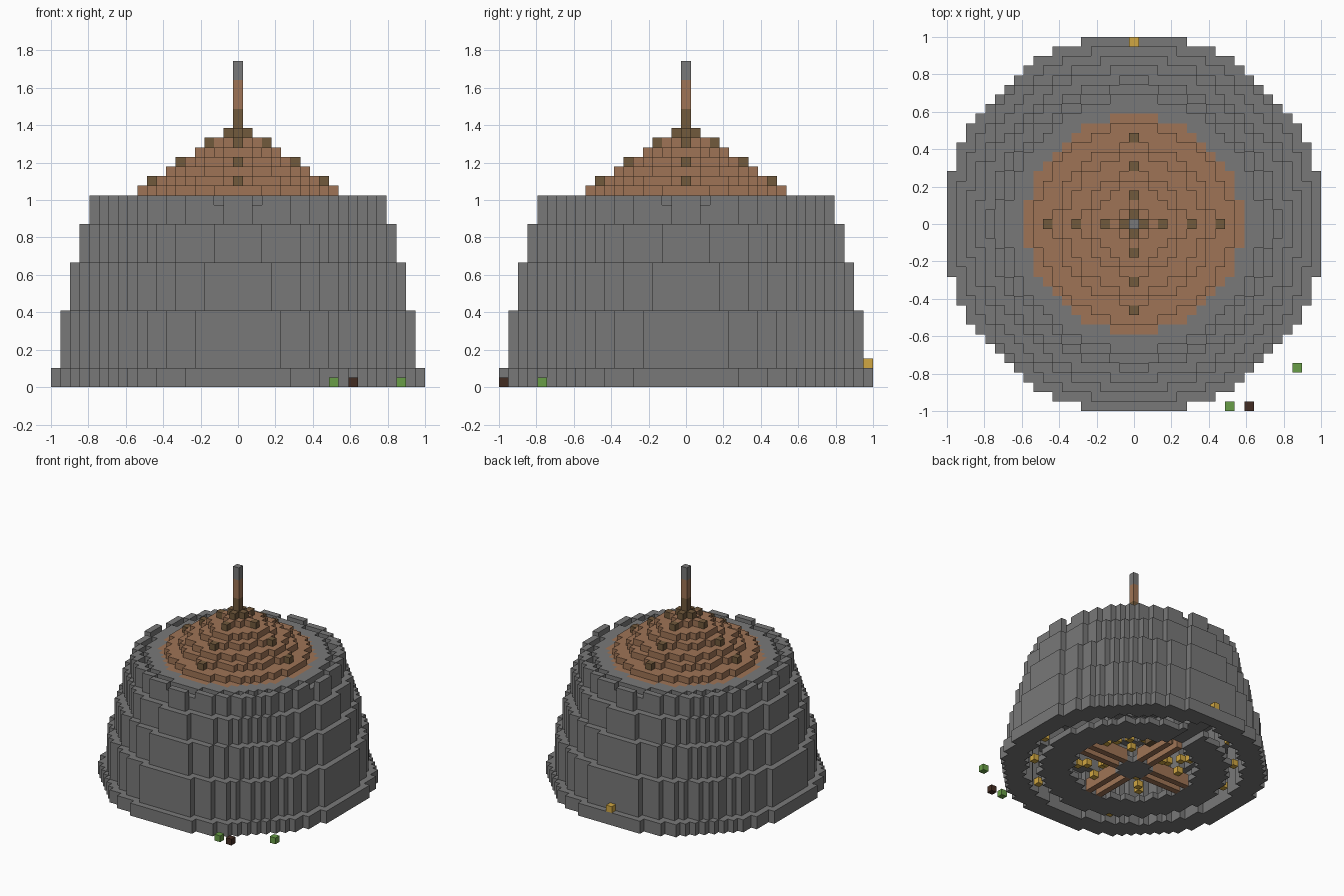
import bpy, bmesh, math
from mathutils import Vector

cube = bpy.data.objects.get("Cube")
if cube:
    bpy.data.objects.remove(cube, do_unlink=True)

UNIT = 2 / 39          # edge of one block
taken = {}             # block position -> part name
parts = {}             # part name -> material


def material(name, rgb):
    m = bpy.data.materials.new(name)
    m.use_nodes = True
    m.diffuse_color = (*rgb, 1)
    bsdf = m.node_tree.nodes["Principled BSDF"]
    bsdf.inputs["Base Color"].default_value = (*rgb, 1)
    bsdf.inputs["Roughness"].default_value = 0.9
    return m


stone = material("stone grey", (0.19, 0.19, 0.19))
clay = material("clay brown", (0.345, 0.175, 0.092))
timber = material("dark timber", (0.165, 0.1, 0.045))
glow = material("lantern yellow", (0.64, 0.39, 0.055))
leaf = material("leaf green", (0.14, 0.34, 0.063))
bark = material("bark brown", (0.055, 0.025, 0.016))


def place(part, mat, cells):
    """Fill blocks; later parts replace earlier ones."""
    parts[part] = mat
    for c in cells:
        taken[c] = part


def ring(outer, inner, layers):
    """Blocks of a round layer between two radii."""
    n = int(outer)
    return [(x, y, k) for x in range(-n, n + 1) for y in range(-n, n + 1)
            if inner <= math.hypot(x, y) <= outer for k in layers]


def four(r, k):
    return [(r, 0, k), (-r, 0, k), (0, r, k), (0, -r, k)]


def circle_spots(r, count, k):
    return [(round(r * math.cos(a)), round(r * math.sin(a)), k)
            for a in (math.tau * (i + 0.5) / count for i in range(count))]


# Stepped round wall
place("foundation", stone, ring(19.75, 16.3, range(2)))
tiers = [(18.5, 2, 8), (17.3, 8, 13), (16.2, 13, 17), (15.1, 17, 19)]
for i, (radius, low, high) in enumerate(tiers):
    place(f"wall_tier_{i + 1}", stone, ring(radius, radius - 2.2, range(low, high)))
place("wall_rim", stone, ring(15.1, 14.2, [19]))

# Roof deck with a shallow gutter inside the rim, and stepped cone
place("roof_deck", stone, ring(13.2, 0, [18, 19]))
place("roof_skirt", clay, ring(11.3, 0, [19]))
for i, radius in enumerate([10, 8, 7, 5, 4, 2]):
    place("roof_cone", clay, ring(radius + 0.2, 0, [20 + i]))
for r, k in [(9, 21), (6, 23), (3, 25), (1, 26)]:
    place("roof_studs", timber, four(r, k))

# Spire
place("spire_foot", timber, [(0, 0, k) for k in range(26, 29)])
place("spire_shaft", clay, [(0, 0, k) for k in range(29, 32)])
place("spire_tip", stone, [(0, 0, k) for k in range(32, 34)])

# Inner floor: ring, hub and paired crossing beams
place("floor_ring", stone, ring(14.2, 9.4, [0]))
place("floor_hub", stone, ring(2.3, 0, [0]))
beams = [(x, y, k) for x in range(-9, 10) for y in range(-9, 10) for k in (0, 1)
         if min(abs(x), abs(y)) == 1 and max(abs(x), abs(y)) > 2]
place("floor_beams", clay, [c for c in beams if c not in taken])

# Back passage, sunk into the underside, with a timber landing
passage = [(x, y) for x in range(-1, 2) for y in range(10, 18)]
for x, y in passage:
    taken.pop((x, y, 0), None)
place("passage_ceiling", stone, [(x, y, 1) for x, y in passage])
place("passage_landing", timber, [(x, y, 1) for x in range(-2, 3) for y in range(6, 9)])

# Lanterns
place("gap_lanterns", glow, [c for c in circle_spots(15.2, 14, 1) if c not in taken])
halls = (circle_spots(7, 12, 1) + circle_spots(4, 4, 1) + circle_spots(5.2, 8, 2)
         + [(x, y, 1) for x in (-6, 6) for y in (-6, 6)])
place("hall_lanterns", glow, [c for c in halls if c not in taken])
place("back_lantern", glow, [(0, 19, 2)])

# Loose plants at the front
place("shrubs", leaf, [(10, -19, 0), (17, -15, 0)])
place("stump", bark, [(12, -19, 0)])


def build(part):
    """Mesh the exposed block faces of one part and merge flat areas."""
    bm = bmesh.new()
    for cell in [c for c, p in taken.items() if p == part]:
        centre = Vector(cell) + Vector((0, 0, 0.5))
        for axis in range(3):
            for sign in (-1, 1):
                step = [0, 0, 0]
                step[axis] = sign
                if tuple(a + b for a, b in zip(cell, step)) in taken:
                    continue
                n = Vector(step)
                u = Vector([float(i == (axis + 1) % 3) for i in range(3)])
                v = n.cross(u)
                quad = [centre + (n + u * a + v * b) / 2
                        for a, b in ((-1, -1), (1, -1), (1, 1), (-1, 1))]
                bm.faces.new([bm.verts.new(p * UNIT) for p in quad])
    bmesh.ops.remove_doubles(bm, verts=bm.verts, dist=UNIT / 100)
    # Join the straight runs of wall faces into tall panels
    sides = [e for e in bm.edges if len(e.link_faces) == 2
             and e.calc_face_angle(1) < 0.01 and abs(e.link_faces[0].normal.z) < 0.5]
    bmesh.ops.dissolve_edges(bm, edges=sides, use_verts=True)
    mesh = bpy.data.meshes.new(part)
    bm.to_mesh(mesh)
    bm.free()
    mesh.materials.append(parts[part])
    obj = bpy.data.objects.new(part, mesh)
    bpy.context.collection.objects.link(obj)


for part in parts:
    build(part)
